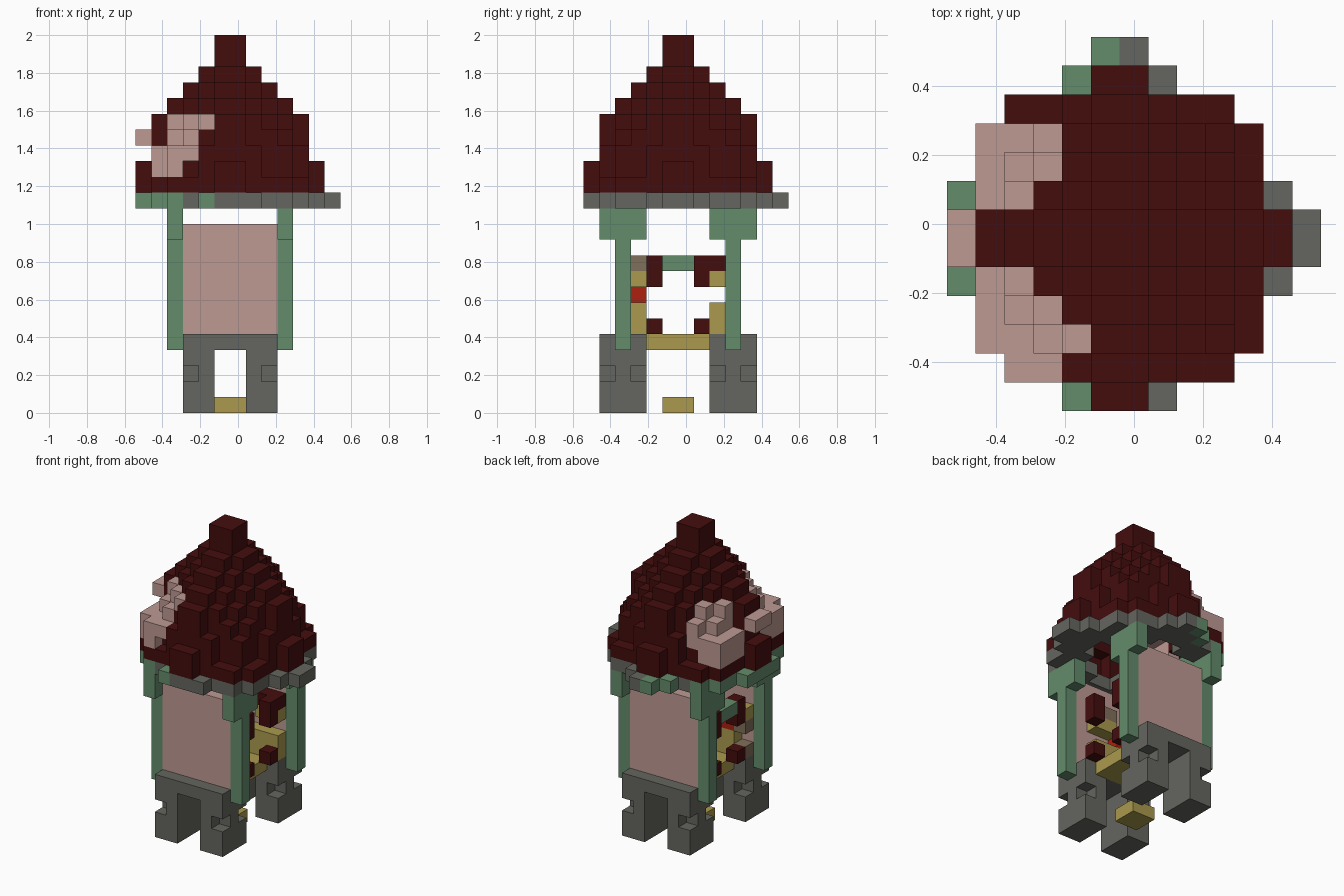
import bpy, bmesh
from itertools import product

if "Cube" in bpy.data.objects:
    bpy.data.objects.remove(bpy.data.objects["Cube"])

U = 1 / 12  # edge of one block


def material(name, rgb):
    m = bpy.data.materials.new(name)
    m.use_nodes = True
    m.diffuse_color = (*rgb, 1)
    m.node_tree.nodes["Principled BSDF"].inputs["Base Color"].default_value = (*rgb, 1)
    return m


MATS = {
    "maroon": material("dark maroon", (0.058, 0.004, 0.004)),
    "pink": material("dusty pink", (0.515, 0.32, 0.29)),
    "green": material("sage green", (0.127, 0.262, 0.147)),
    "grey": material("stone grey", (0.13, 0.13, 0.115)),
    "yellow": material("straw yellow", (0.407, 0.323, 0.076)),
    "red": material("bright red", (0.413, 0.014, 0.005)),
    "brown": material("pale brown", (0.216, 0.162, 0.102)),
}


def block(x, y, z):
    """Cells filling inclusive (low, high) ranges."""
    return set(product(*(range(a, b + 1) for a, b in (x, y, z))))


def build(name, cells):
    """Make one object from {cell: colour}, with outer faces only."""
    used = [c for c in MATS if c in cells.values()]
    bm = bmesh.new()
    verts = {}
    for cell, colour in cells.items():
        for axis, side in product(range(3), (0, 1)):
            near = list(cell)
            near[axis] += 2 * side - 1
            if tuple(near) in cells:
                continue
            corners = []
            for s, t in ((0, 0), (1, 0), (1, 1), (0, 1)):
                p = list(cell)
                p[axis] += side
                p[(axis + 1) % 3] += s
                p[(axis + 2) % 3] += t
                key = tuple(p)
                if key not in verts:
                    verts[key] = bm.verts.new(((p[0] - .5) * U, (p[1] - .5) * U, p[2] * U))
                corners.append(verts[key])
            face = bm.faces.new(corners if side else corners[::-1])
            face.material_index = used.index(colour)
    me = bpy.data.meshes.new(name)
    bm.to_mesh(me)
    bm.free()
    for c in used:
        me.materials.append(MATS[c])
    bpy.context.collection.objects.link(bpy.data.objects.new(name, me))


def solid(name, colour, cells):
    build(name, dict.fromkeys(cells, colour))


def layer(steps, z):
    """Four-way symmetric layer; steps are half widths going outward."""
    return {(x, y, z) for i, n in enumerate(steps)
            for y in (i, -1 - i) for x in range(-n, n)}


# Roof: stepped layers, hollowed to a shell, with a pale patch
LAYERS = ["655541", "654421", "55442", "54431", "54321", "4321", "321", "21", "1", "1"]
roof = set()
for i, text in enumerate(LAYERS):
    roof |= layer([int(c) for c in text], 14 + i)
patch = {(-2, -4, 18), (-3, -5, 16)} | block((-6, -6), (-1, 0), (17, 17))
patch |= block((-4, -4), (-5, -5), (15, 16))
for low in (-4, 2):
    patch |= block((-5, -5), (low, low + 1), (15, 16))
for x, y, z in roof:
    if 15 <= z <= 18 and x <= (-4 if z == 15 else -3) and y <= 3 and y not in (-1, 0):
        patch.add((x, y, z))
roof |= patch
shell = {(x, y, z) for x, y, z in roof
         if not {(x + 1, y, z), (x - 1, y, z), (x, y + 1, z),
                 (x, y - 1, z), (x, y, z + 1)} <= roof}
build("roof", {c: "pink" if c in patch else "maroon" for c in shell})

# Eaves ring under the roof, partly mossy on one side
eaves = {c for c in layer([int(c) for c in LAYERS[0]], 13)
         if (c[0] + .5) ** 2 + (c[1] + .5) ** 2 > 14}
eaves |= {(x, y, 13) for x in (-2, 1) for y in (-6, 5)}
eaves |= {(x, y, 13) for x in (-6, 5) for y in (-2, 1)}
eaves |= {(6, -1, 13), (6, 0, 13), (-1, 6, 13), (0, 6, 13)}
moss = {(-2, -6), (-2, 5), (-1, 6)}
build("eaves", {c: "green" if c[0] <= -4 or c[:2] in moss else "grey" for c in eaves})

# Corner posts with brackets at the top
for side, x in (("right", -4), ("left", 3)):
    for end, y in (("front", -4), ("back", 3)):
        solid(f"{end}_{side}_post", "green",
              block((x, x), (y, y), (4, 12)) | block((x, x), (y - 1, y + 1), (11, 12)))

# Stone bases with notched legs, and the walls standing on them
for end, y in (("front", -4), ("back", 3)):
    depth = (y - 1, y + 1)
    base = block((-3, -2), depth, (0, 4)) | block((1, 2), depth, (0, 4))
    base |= block((-1, 0), depth, (4, 4))
    base -= {(x, j, 2) for x in (-3, 2) for j in depth}
    solid(f"{end}_base", "grey", base)
    solid(f"{end}_wall", "pink", block((-3, 2), (y, y), (5, 11)))

# Floor and the small foot block below it
solid("floor", "yellow", block((-2, 1), (-2, 1), (4, 4)))
solid("foot_block", "yellow", block((-1, 0), (-1, 0), (0, 0)))

# Shelves along the inside of the walls
front = dict.fromkeys(block((-2, 1), (-3, -3), (5, 6)) | block((0, 1), (-3, -3), (8, 8)), "yellow")
front.update({(-1, -3, 7): "red", (-2, -3, 7): "red", (-3, -3, 7): "brown",
              (-3, -3, 8): "yellow", (0, -3, 9): "brown", (1, -3, 9): "brown",
              (-3, -3, 5): "brown"})
build("front_shelf", front)
back = dict.fromkeys(block((0, 2), (2, 2), (5, 6)) | block((1, 2), (2, 2), (8, 8)), "yellow")
back.update(dict.fromkeys(block((1, 2), (2, 2), (9, 9)), "maroon"))
build("back_shelf", back)

# Inner corner brackets and the beam joining them
for side, x in (("right", -3), ("left", 2)):
    for end, y in (("front", -2), ("back", 1)):
        solid(f"inner_{end}_{side}_bracket", "maroon",
              block((x, x), (y, y), (8, 9)) | {(x, y, 5)})
solid("inner_beam", "green", block((-3, -3), (-1, 0), (9, 9)))
